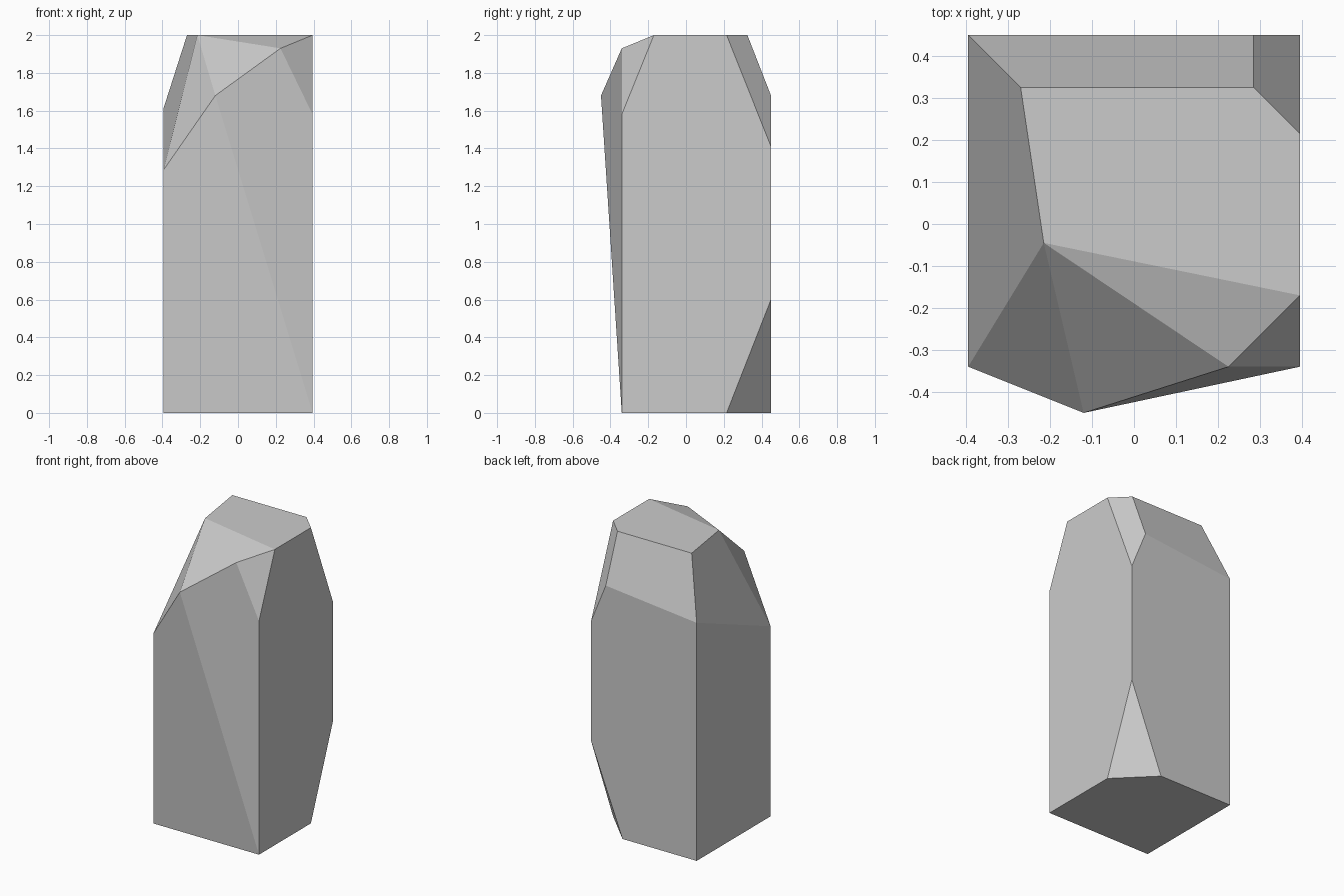
import bpy, bmesh
from math import radians

if "Cube" in bpy.data.objects:
    bpy.data.objects.remove(bpy.data.objects["Cube"])

W, F, B = 0.395, -0.34, 0.45   # half width, front wall, back wall

# Corner points of the faceted stone
foot = [(-W, F, 0), (W, F, 0), (W, 0.215, 0), (0.16, B, 0), (-W, B, 0)]
shoulder = [(-W, F, 1.285), (-0.12, -0.45, 1.68), (0.225, F, 1.93), (W, F, 1.58),
            (W, B, 0.6), (W, B, 1.41), (0.285, B, 1.68), (-W, B, 1.61)]
crown = [(-0.27, 0.325, 2), (0.285, 0.325, 2), (W, 0.215, 2),
         (W, -0.17, 2), (-0.215, -0.045, 2)]

# Wrap the points in a hull and merge the nearly flat facets
bm = bmesh.new()
verts = [bm.verts.new(p) for p in foot + shoulder + crown]
left, right, brow, ridge = verts[0], verts[1], verts[5], verts[6]
bmesh.ops.convex_hull(bm, input=verts)
bmesh.ops.dissolve_limit(bm, angle_limit=radians(9), verts=bm.verts[:], edges=bm.edges[:])

# Front facet is one slightly bent quad
seam = bm.edges.get((left, ridge))
if seam:
    bm.edges.remove(seam)
    bm.faces.new((left, right, ridge, brow))
bmesh.ops.recalc_face_normals(bm, faces=bm.faces[:])

mesh = bpy.data.meshes.new("standing_stone")
bm.to_mesh(mesh)
bm.free()
stone = bpy.data.objects.new("standing_stone", mesh)
bpy.context.collection.objects.link(stone)
